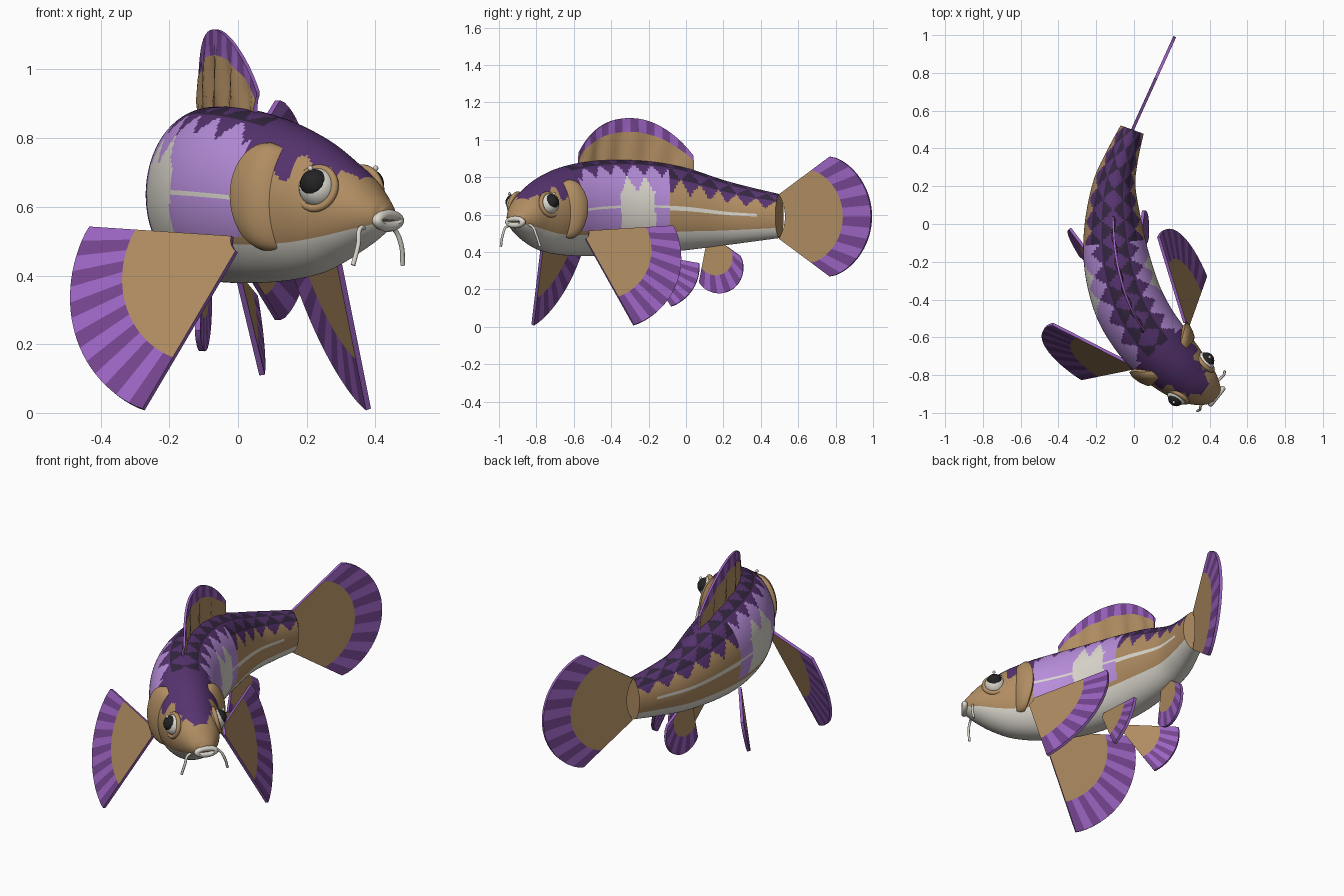
import bpy, bmesh, math
from mathutils import Vector, Matrix

if "Cube" in bpy.data.objects:
    bpy.data.objects.remove(bpy.data.objects["Cube"])

def lin(c):
    return c / 12.92 if c <= 0.04045 else ((c + 0.055) / 1.055) ** 2.4

NAMES = ["tan", "cream", "dark purple", "night purple", "lilac", "fin purple", "deep fin purple", "black"]
HEX = ["B08D62", "DCD8CE", "56336F", "33253F", "B88EDB", "9C64C2", "74458F", "232323"]
MATS = []
for n, h in zip(NAMES, HEX):
    m = bpy.data.materials.new(n)
    m.diffuse_color = [lin(int(h[i:i + 2], 16) / 255) for i in (0, 2, 4)] + [1]
    m.use_nodes = True
    m.node_tree.nodes["Principled BSDF"].inputs["Base Color"].default_value = m.diffuse_color
    MATS.append(m)
TAN, CREAM, DARK, NIGHT, LILAC, FIN, DEEP, BLACK = range(8)

def finish(bm, name, smooth=True, angle=40):
    bmesh.ops.recalc_face_normals(bm, faces=bm.faces)
    me = bpy.data.meshes.new(name)
    bm.to_mesh(me)
    bm.free()
    for m in MATS:
        me.materials.append(m)
    ob = bpy.data.objects.new(name, me)
    bpy.context.collection.objects.link(ob)
    if smooth:
        bpy.ops.object.select_all(action='DESELECT')
        ob.select_set(True)
        bpy.context.view_layer.objects.active = ob
        bpy.ops.object.shade_smooth_by_angle(angle=math.radians(angle))
    return ob

# Body stations from tail to snout: x, y, half width, top z, bottom z
ST = [(-.01, .50, .065, .71, .475), (-.065, .35, .088, .745, .455), (-.105, .2, .115, .785, .435),
      (-.11, 0, .152, .85, .41), (-.09, -.2, .176, .885, .39), (-.035, -.4, .186, .892, .38),
      (.045, -.55, .184, .88, .378), (.14, -.67, .176, .85, .385), (.23, -.76, .158, .805, .405),
      (.30, -.82, .135, .755, .44), (.37, -.87, .105, .695, .485), (.42, -.905, .062, .63, .525),
      (.437, -.918, .03, .60, .55)]

def station(u):
    n = len(ST) - 1
    i = min(max(int(u), 0), n - 1)
    t = u - i
    p = [Vector(ST[j]) if 0 <= j <= n else None for j in range(i - 1, i + 3)]
    p[0] = p[0] or 2 * p[1] - p[2]
    p[3] = p[3] or 2 * p[2] - p[1]
    a, b, c = p[2] - p[0], 2 * p[0] - 5 * p[1] + 4 * p[2] - p[3], 3 * p[1] - p[0] - 3 * p[2] + p[3]
    d = (a + 2 * b * t + 3 * c * t * t)
    side = Vector((-d[1], d[0], 0)).normalized()
    return p[1] + (a * t + b * t * t + c * t ** 3) / 2, side

def surf(u, phi, off=0.0):
    # phi = 0 on the back, 180 on the belly, positive to the right
    v, side = station(u)
    r = math.radians(phi)
    return Vector((v[0], v[1], (v[3] + v[4]) / 2)) + side * (v[2] + off) * math.sin(r) \
        + Vector((0, 0, ((v[3] - v[4]) / 2 + off) * math.cos(r)))

def body_colour(u, s, phi):
    if phi > 123:
        return CREAM
    if u > 6.9:                                    # head cap
        lim = 66 if u < 8.2 else 42 if u < 9.5 else 26
        lim += 10 * abs((u * 2.5) % 2 - 1) - 5
        return DARK if phi < lim and u < 10.1 else TAN
    row = int(phi // 24)                           # triangular scale lattice
    f = phi / 24 - row
    a = s / .11 + row * .5
    j, k = math.floor(a - f / 2), math.floor(a + f / 2)
    down = j == k
    front = u > 3.5
    full = 1 if front else 2
    if row < full or (row == full and down):
        return DARK if down else NIGHT
    if u > .65 and abs(phi - 89) < (3.5 if u < 3.5 else 2.5):
        return CREAM                               # side stripe
    if front and phi < 118:
        if (row == 2 and not down or row >= 3) and 3.9 < u - .1 * abs(a % 2 - 1) < 5:
            return CREAM
        return LILAC
    return TAN

# Body
bm = bmesh.new()
NR, NP = 192, 120
us = [12 * i / NR for i in range(NR + 1)]
arc, rings = [0], []
for i, u in enumerate(us):
    rings.append([bm.verts.new(surf(u, 360 * j / NP)) for j in range(NP)])
    if i:
        arc.append(arc[-1] + (station(u)[0].xy - station(us[i - 1])[0].xy).length)
for i in range(NR):
    for j in range(NP):
        k = (j + 1) % NP
        f = bm.faces.new((rings[i][j], rings[i][k], rings[i + 1][k], rings[i + 1][j]))
        phi = 360 * (j + .5) / NP
        f.material_index = body_colour((us[i] + us[i + 1]) / 2, (arc[i] + arc[i + 1]) / 2, min(phi, 360 - phi))
bm.faces.new(rings[0])
bm.faces.new(rings[-1])
finish(bm, "body")

# Gill covers
for sgn, side in ((1, "right"), (-1, "left")):
    bm = bmesh.new()
    rows = []
    for i in range(25):
        q = i / 12 - 1
        u0 = 6.85 + .55 * q * q
        k = 1 - q ** 6
        rows.append([bm.verts.new(surf(u0 + a * (7.75 - u0), sgn * (84 + 48 * q), -.01 + o * k))
                     for a, o in ((0, 0), (0, .032), (.2, .04), (.5, .036), (.85, .024), (1, 0))])
    for r0, r1 in zip(rows, rows[1:]):
        for j in range(5):
            bm.faces.new((r0[j], r0[j + 1], r1[j + 1], r1[j]))
    finish(bm, side + "_gill_cover")

# Fins: sheets given thickness, with a striped outer band and purple edges
def plate(name, grid, band, thick=.016):
    bm = bmesh.new()
    sheets = []
    nrm = []
    nu, nv = len(grid), len(grid[0])
    for i in range(nu):
        for j in range(nv):
            a = grid[min(i + 1, nu - 1)][j] - grid[max(i - 1, 0)][j]
            b = grid[i][min(j + 1, nv - 1)] - grid[i][max(j - 1, 0)]
            nrm.append(a.cross(b).normalized())
    for s in (-.5, .5):
        sheets.append([[bm.verts.new(grid[i][j] + nrm[i * nv + j] * thick * s) for j in range(nv)] for i in range(nu)])
    for g in sheets:
        for i in range(nu - 1):
            for j in range(nv - 1):
                f = bm.faces.new((g[i][j], g[i + 1][j], g[i + 1][j + 1], g[i][j + 1]))
                f.material_index = TAN if j < band else (FIN, DEEP)[(i // 2) % 2]
    loop = [(i, 0) for i in range(nu)] + [(nu - 1, j) for j in range(1, nv)] \
        + [(i, nv - 1) for i in range(nu - 2, -1, -1)] + [(0, j) for j in range(nv - 2, 0, -1)]
    for (a, b), (c, d) in zip(loop, loop[1:] + loop[:1]):
        f = bm.faces.new((sheets[0][a][b], sheets[0][c][d], sheets[1][c][d], sheets[1][a][b]))
        f.material_index = FIN
    finish(bm, name, angle=30)

def fan(name, root, tip0, tip1, bulge, start=.08, inner=.7, n=28):
    R = Vector(root)
    e0, e1 = Vector(tip0) - R, Vector(tip1) - R
    ang = e0.angle(e1)
    grid = []
    for i in range(n + 1):
        t = i / n
        d = (e0.normalized() * math.sin((1 - t) * ang) + e1.normalized() * math.sin(t * ang)) / math.sin(ang)
        base = e0.length * (1 - t) + e1.length * t
        r = base + bulge * math.sin(math.pi * t) ** .8
        s = base * start
        grid.append([R + d * x for x in (s, (s + r * inner) / 2, r * inner, r * (1 + inner) / 2, r)])
    plate(name, grid, 2)

fan("tail_fin", (-.08, .34, .59), (.115, .77, .91), (.115, .77, .27), .145, start=.37, inner=.77)
fan("left_pectoral_fin", (.02, -.76, .51), (-.43, -.53, .54), (-.275, -.82, .01), .035)
fan("right_pectoral_fin", (.28, -.56, .51), (.13, -.07, .54), (.38, -.28, .01), .035)
fan("right_pelvic_fin", (0, -.27, .40), (.05, .07, .34), (.07, -.08, .11), .02, n=20)
fan("left_pelvic_fin", (-.13, -.30, .40), (-.338, -.026, .34), (-.284, -.167, .11), .02, n=20)
fan("anal_fin", (-.108, .12, .50), (-.085, .29, .38), (-.118, .07, .24), .09, start=.2, n=20)

# Dorsal fin, following the back
grid = []
for i in range(33):
    t = i / 32
    u = 2.8 + 3.35 * t
    v, side = station(u)
    h = .225 * math.sin(math.pi * (.06 + .9 * t)) ** .65
    foot = Vector((v[0], v[1], v[3] - .02))
    wave = .01 * math.sin(t * 30)
    grid.append([foot + Vector((0, 0, (h + .02) * k)) + side * wave * w
                 for k, w in ((0, 0), (.35, 1), (.7, .5), (.85, 0), (1, 0))])
plate("dorsal_fin", grid, 2, .012)

# Eyes
def ball(bm, centre, r, mat):
    g = bmesh.ops.create_uvsphere(bm, u_segments=24, v_segments=14, radius=r, matrix=Matrix.Translation(centre))
    for v in g["verts"]:
        for f in v.link_faces:
            f.material_index = mat

def ring(bm, centre, ax, ay, rx, ry, r, mat, n=32, m=10):
    az = ax.cross(ay)
    vs = []
    for i in range(n):
        a = math.tau * i / n
        out = ax * math.cos(a) + ay * math.sin(a)
        c = centre + ax * rx * math.cos(a) + ay * ry * math.sin(a)
        vs.append([bm.verts.new(c + out * r * math.cos(math.tau * j / m) + az * r * math.sin(math.tau * j / m))
                   for j in range(m)])
    for i in range(n):
        for j in range(m):
            k, l = (i + 1) % n, (j + 1) % m
            bm.faces.new((vs[i][j], vs[k][j], vs[k][l], vs[i][l])).material_index = mat

fwd, right, up = Vector((.78, -.62, 0)), Vector((.62, .78, 0)), Vector((0, 0, 1))
for sgn, side in ((1, "right"), (-1, "left")):
    c = Vector((.30, -.82, .655)) + right * sgn * .105
    look = (right * sgn + fwd * .15 + up * .25).normalized()
    bm = bmesh.new()
    ball(bm, c, .058, CREAM)
    ball(bm, c + look * .024 + up * .006, .043, BLACK)
    ball(bm, c + look * .05 + up * .045, .008, CREAM)
    finish(bm, side + "_eye")
    bm = bmesh.new()
    ax = fwd.cross(look).cross(look).normalized()
    ay = look.cross(ax)
    fx = (fwd - look * fwd.dot(look)).normalized()
    ring(bm, c + look * .012 - up * .004, fx, look.cross(fx), .06, .06, .012, TAN)
    finish(bm, side + "_eyelid")

# Mouth lips
bm = bmesh.new()
ring(bm, Vector((.437, -.912, .56)), right, up, .05, .017, .016, CREAM)
finish(bm, "lips")

# Barbels
for name, pts in (("left_barbel", [(.375, -.925, .54), (.355, -.96, .535), (.35, -.98, .49), (.335, -.99, .43)]),
                  ("right_barbel", [(.43, -.85, .55), (.455, -.82, .535), (.475, -.80, .49), (.48, -.78, .43)])):
    cu = bpy.data.curves.new(name, 'CURVE')
    cu.dimensions = '3D'
    cu.bevel_depth, cu.bevel_resolution, cu.use_fill_caps = .007, 2, True
    sp = cu.splines.new('BEZIER')
    sp.bezier_points.add(len(pts) - 1)
    for b, p in zip(sp.bezier_points, pts):
        b.co = p
        b.handle_left_type = b.handle_right_type = 'AUTO'
    cu.materials.append(MATS[CREAM])
    bpy.context.collection.objects.link(bpy.data.objects.new(name, cu))
